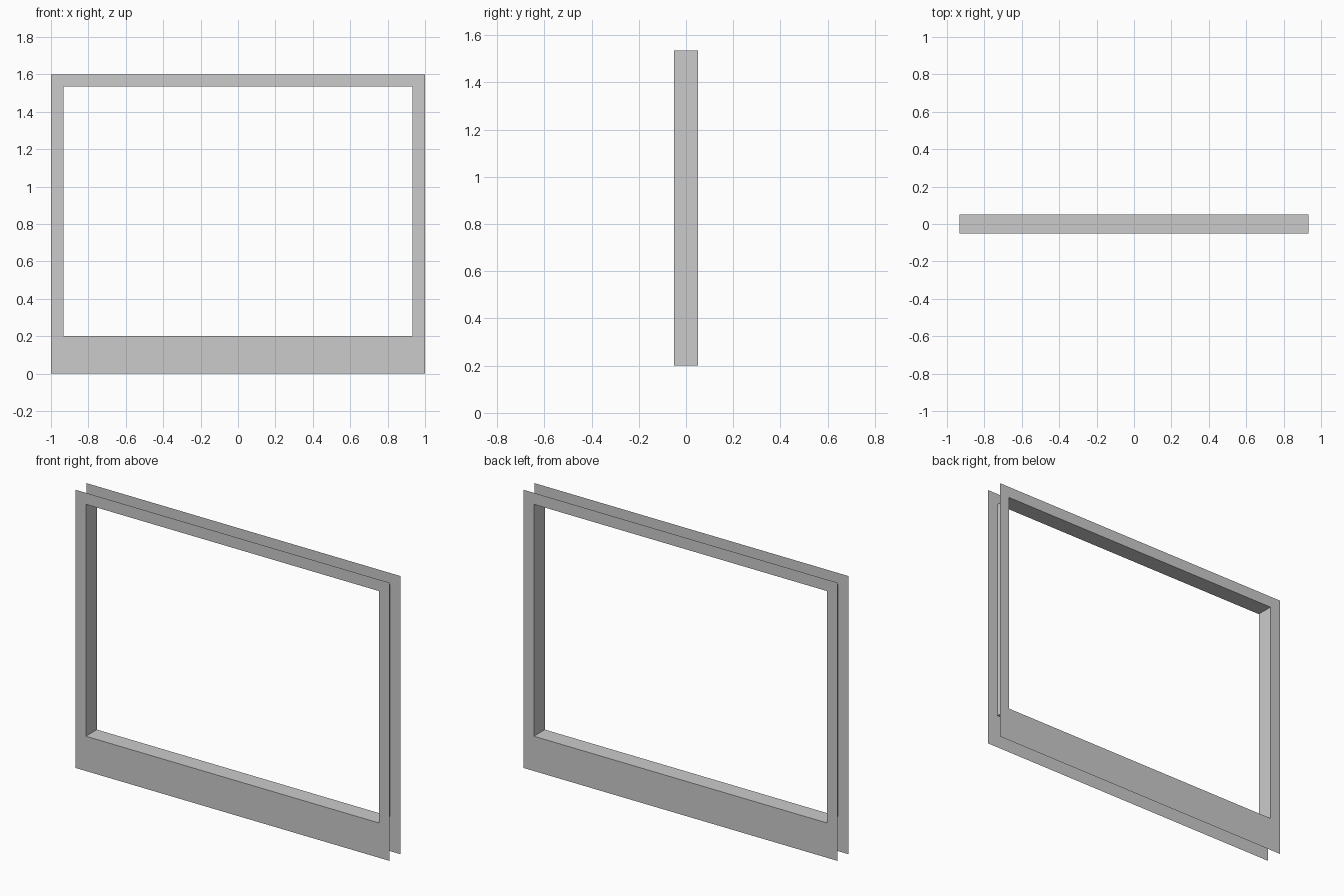
import bpy
import bmesh

if "Cube" in bpy.data.objects:
    bpy.data.objects.remove(bpy.data.objects["Cube"])

DEPTH = 0.05                                # half the depth of the frame
OUTER = (-1.0, 1.0, 0.0, 1.6)               # x min, x max, z min, z max
INNER = (-0.933, 0.933, 0.2, 1.534)


def ring(bm, rect, y):
    """Four corners of a rectangle, counter-clockwise seen from the front."""
    x0, x1, z0, z1 = rect
    return [bm.verts.new((x, y, z)) for x, z in ((x0, z0), (x1, z0), (x1, z1), (x0, z1))]


def strip(bm, a, b):
    """Quads joining two rings."""
    for i in range(4):
        j = (i + 1) % 4
        bm.faces.new((a[i], a[j], b[j], b[i]))


bm = bmesh.new()
front_out, front_in = ring(bm, OUTER, -DEPTH), ring(bm, INNER, -DEPTH)
back_out, back_in = ring(bm, OUTER, DEPTH), ring(bm, INNER, DEPTH)

strip(bm, front_out, front_in)   # front face plate
strip(bm, front_in, back_in)     # lining of the opening
strip(bm, back_in, back_out)     # back face plate; outer rim stays open

mesh = bpy.data.meshes.new("window_frame")
bm.to_mesh(mesh)
bm.free()
frame = bpy.data.objects.new("window_frame", mesh)
bpy.context.collection.objects.link(frame)
